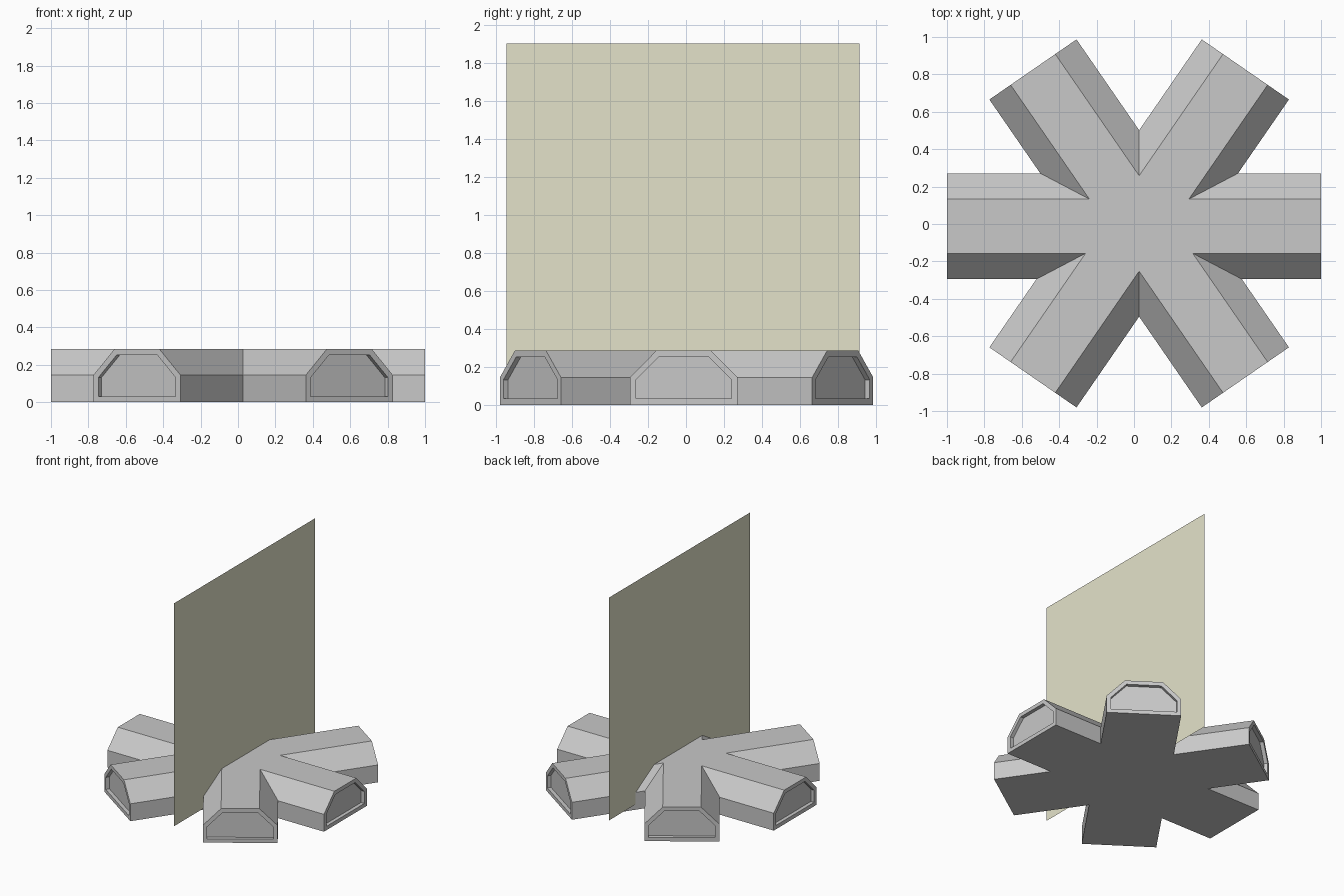
import bpy, bmesh, math
from mathutils import Vector
from mathutils.geometry import intersect_line_line_2d, intersect_line_line

cube = bpy.data.objects.get("Cube")
if cube:
    bpy.data.objects.remove(cube, do_unlink=True)


def make_material(name, color):
    mat = bpy.data.materials.new(name)
    mat.use_nodes = True
    mat.diffuse_color = color
    mat.node_tree.nodes["Principled BSDF"].inputs["Base Color"].default_value = color
    return mat


def make_object(name, bm, mat):
    mesh = bpy.data.meshes.new(name)
    bm.to_mesh(mesh)
    bm.free()
    mesh.materials.append(mat)
    obj = bpy.data.objects.new(name, mesh)
    bpy.context.collection.objects.link(obj)
    return obj


grey = make_material("light grey", (0.58, 0.58, 0.58, 1))
cream = make_material("pale cream", (0.775, 0.768, 0.591, 1))

# Corridor cross-section: half width and height at foot, shoulder and roof
SECTION = [(0.283, 0.0), (0.283, 0.145), (0.145, 0.285)]
HUB_X = 0.0275
SPREAD = 55.4

# Corridors in turning order: angle, sideways centre, length
ARMS = []
for angle in (0, SPREAD, 180 - SPREAD, 180, 180 + SPREAD, 360 - SPREAD):
    straight = angle % 180 == 0
    length = 1 - HUB_X * math.cos(math.radians(angle)) if straight else 1.0
    ARMS.append((math.radians(angle), -0.012 if straight else 0.003, length))


def side_line(arm, side, level):
    """Start and end of one long edge of a corridor."""
    angle, centre_y, length = arm
    half, z = SECTION[level]
    along = Vector((math.cos(angle), math.sin(angle), 0))
    across = Vector((-along.y, along.x, 0))
    start = Vector((HUB_X, centre_y, z)) + across * half * side
    return start, start + along * length


# Six-armed hub as one joined shell
bm = bmesh.new()
count = len(ARMS)
right_ends, left_ends, valleys = [], [], []
for i, arm in enumerate(ARMS):
    following = ARMS[(i + 1) % count]
    right_ends.append([bm.verts.new(side_line(arm, -1, k)[1]) for k in range(3)])
    left_ends.append([bm.verts.new(side_line(arm, 1, k)[1]) for k in range(3)])
    valleys.append([bm.verts.new(intersect_line_line(
        *side_line(arm, 1, k), *side_line(following, -1, k))[0]) for k in range(3)])

caps, outlines = [], ([], [], [])
for i in range(count):
    right, left, valley = right_ends[i], left_ends[i], valleys[i]
    before = valleys[i - 1]
    caps.append(bm.faces.new(right + left[::-1]))
    for k in range(2):
        bm.faces.new((before[k], right[k], right[k + 1], before[k + 1]))
        bm.faces.new((left[k], valley[k], valley[k + 1], left[k + 1]))
    for k in range(3):
        outlines[k].extend((right[k], left[k], valley[k]))
bm.faces.new(outlines[2])
bm.faces.new(outlines[0][::-1])
bmesh.ops.recalc_face_normals(bm, faces=bm.faces[:])

# Recessed panel in each corridor end
bmesh.ops.inset_individual(bm, faces=caps, thickness=0.032, use_even_offset=True)
bmesh.ops.inset_individual(bm, faces=caps, thickness=0.0, depth=-0.03)
make_object("corridor_hub", bm, grey)

# Thin upright square panel
bm = bmesh.new()
y0, y1, z0, z1 = -0.945, 0.915, 0.045, 1.905
bm.faces.new([bm.verts.new((0.07, y, z))
              for y, z in ((y0, z0), (y1, z0), (y1, z1), (y0, z1))])
make_object("upright_panel", bm, cream)
